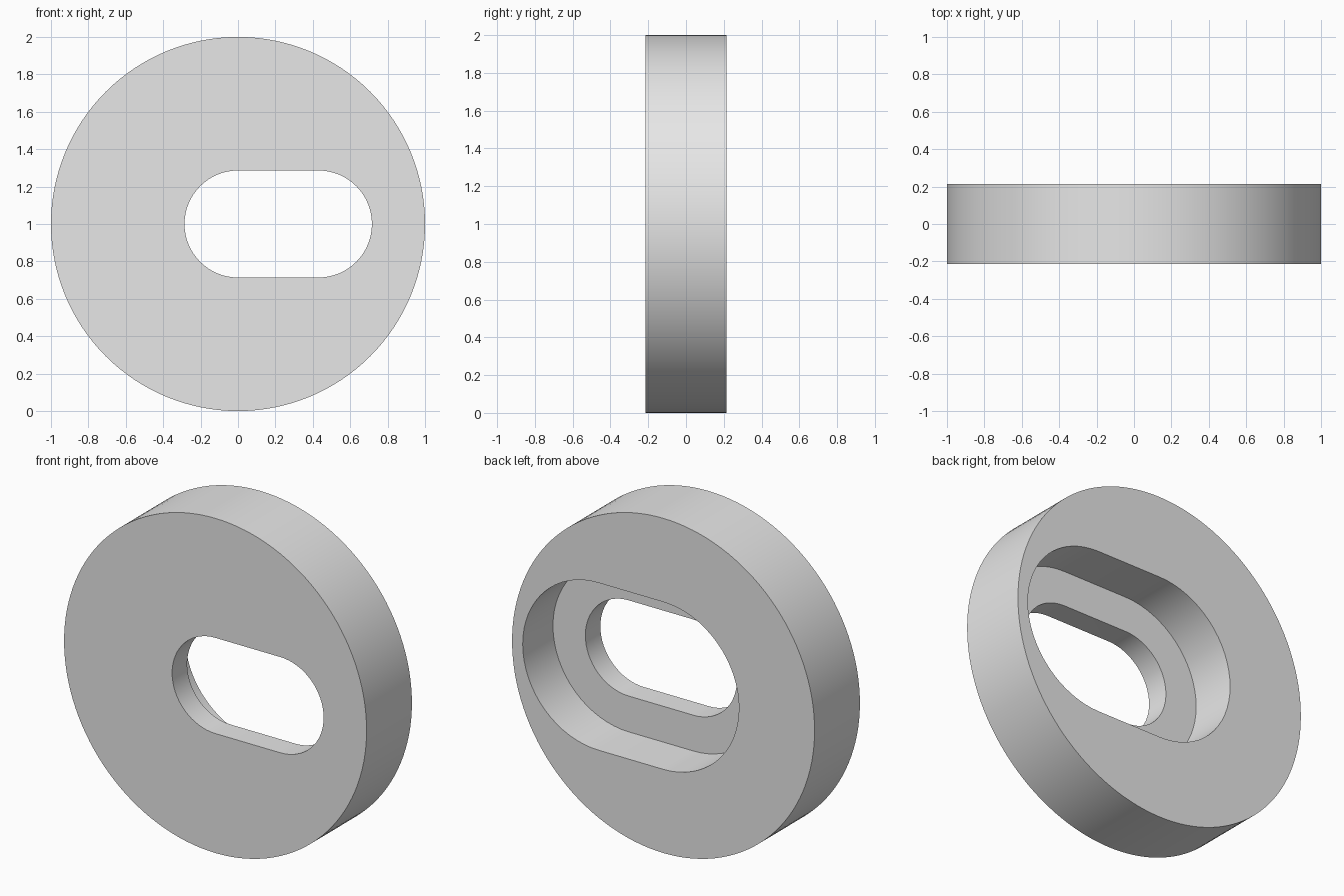
import bpy, bmesh
from math import cos, sin, pi, radians

if "Cube" in bpy.data.objects:
    bpy.data.objects.remove(bpy.data.objects["Cube"], do_unlink=True)

HALF = 0.214        # half the thickness
SPAN = 0.43         # distance between the slot's arc centres
LEDGE = -0.072      # depth position of the step inside the slot
CENTRE_Z = 1.0

grey = bpy.data.materials.new("plain grey")
grey.use_nodes = True
grey.diffuse_color = (0.8, 0.8, 0.8, 1)
grey.node_tree.nodes["Principled BSDF"].inputs["Base Color"].default_value = (0.8, 0.8, 0.8, 1)


def slot_outline(radius, span, steps):
    """Rounded slot running from x = 0 to x = span; a circle when span is 0."""
    points = []
    for centre, start in ((span, -pi / 2), (0, pi / 2)):
        for i in range(steps + (1 if span else 0)):
            a = start + pi * i / steps
            points.append((centre + radius * cos(a), CENTRE_Z + radius * sin(a)))
    return points


def prism(name, outline, y0, y1):
    """Extrude an outline in the xz plane from y0 to y1."""
    bm = bmesh.new()
    face = bm.faces.new([bm.verts.new((x, y0, z)) for x, z in outline])
    new = bmesh.ops.extrude_face_region(bm, geom=[face])["geom"]
    moved = [v for v in new if isinstance(v, bmesh.types.BMVert)]
    bmesh.ops.translate(bm, verts=moved, vec=(0, y1 - y0, 0))
    bmesh.ops.recalc_face_normals(bm, faces=bm.faces)
    mesh = bpy.data.meshes.new(name)
    bm.to_mesh(mesh)
    bm.free()
    mesh.materials.append(grey)
    obj = bpy.data.objects.new(name, mesh)
    bpy.context.collection.objects.link(obj)
    return obj


# Round disc
disc = prism("slotted_disc", slot_outline(1.0, 0, 64), -HALF, HALF)
bpy.ops.object.select_all(action='DESELECT')
bpy.context.view_layer.objects.active = disc
disc.select_set(True)

# Narrow slot right through, and wider recess from the back
cutters = [
    prism("through_slot_cutter", slot_outline(0.286, SPAN, 32), -1, 1),
    prism("back_recess_cutter", slot_outline(0.5, SPAN, 32), LEDGE, 1),
]
for cutter in cutters:
    cutter.hide_render = True
    cut = disc.modifiers.new("cut", 'BOOLEAN')
    cut.operation = 'DIFFERENCE'
    cut.solver = 'EXACT'
    cut.object = cutter
    bpy.ops.object.modifier_apply(modifier=cut.name)
    bpy.data.objects.remove(cutter, do_unlink=True)

bpy.ops.object.shade_smooth_by_angle(angle=radians(30))
